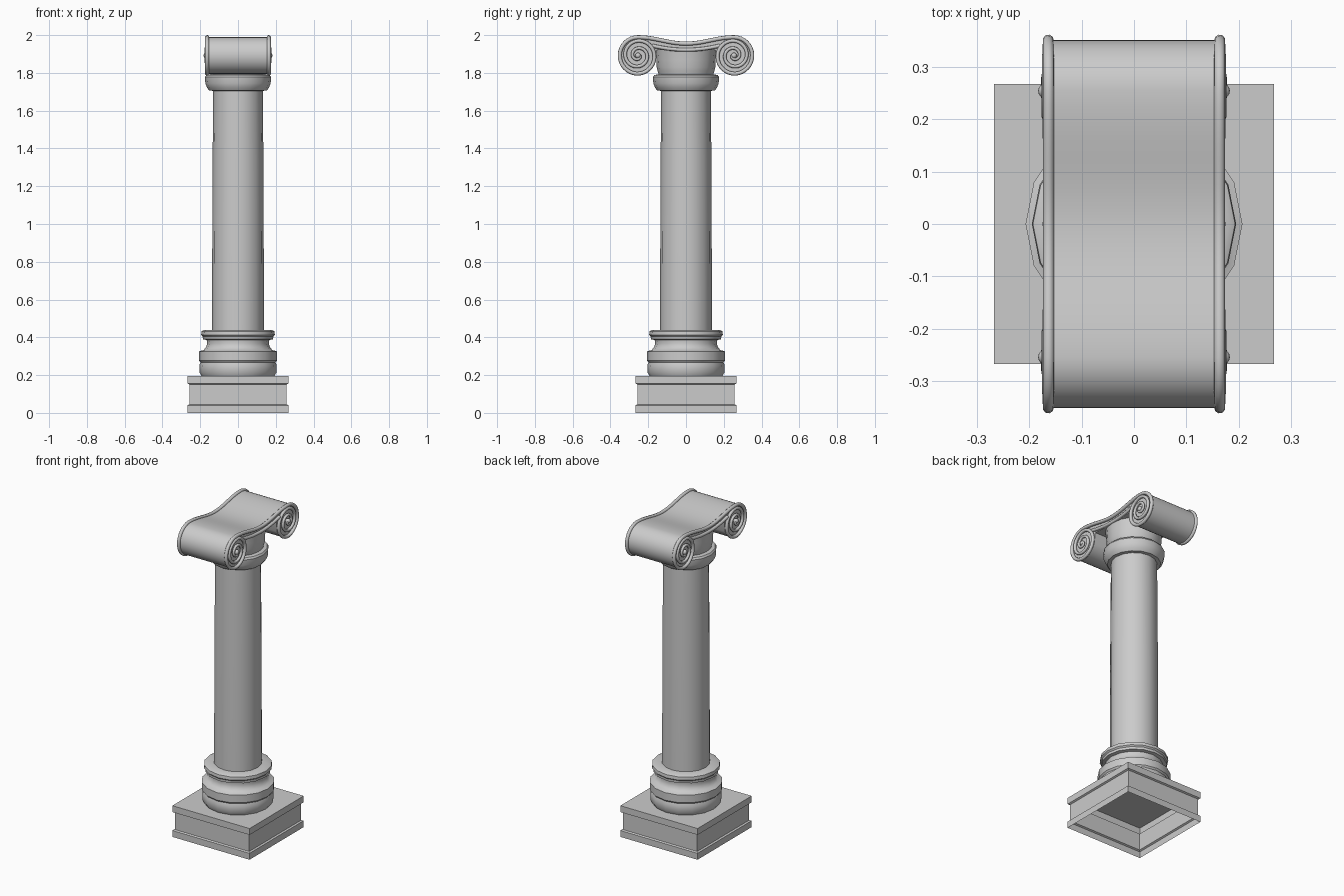
import bpy, bmesh
from math import pi, sin, cos

if "Cube" in bpy.data.objects:
    bpy.data.objects.remove(bpy.data.objects["Cube"])

CY, CZ, R = 0.254, 1.892, 0.097     # volute centre and radius


def finish(name, bm, angle=35):
    bmesh.ops.recalc_face_normals(bm, faces=bm.faces)
    me = bpy.data.meshes.new(name)
    bm.to_mesh(me)
    bm.free()
    ob = bpy.data.objects.new(name, me)
    bpy.context.collection.objects.link(ob)
    smooth(ob, angle)
    return ob


def smooth(ob, angle):
    bpy.ops.object.select_all(action='DESELECT')
    ob.select_set(True)
    bpy.context.view_layer.objects.active = ob
    bpy.ops.object.shade_smooth_by_angle(angle=angle * pi / 180)


def loft(name, profile, sides, start=0.0, scale=1.0, angle=35, cap_top=False):
    """Stack rings of (radius, z)."""
    bm = bmesh.new()
    rings = [[bm.verts.new((r * scale * cos(start + 2 * pi * i / sides),
                            r * scale * sin(start + 2 * pi * i / sides), z))
              for i in range(sides)] for r, z in profile]
    for a, b in zip(rings, rings[1:]):
        for i in range(sides):
            j = (i + 1) % sides
            bm.faces.new((a[i], a[j], b[j], b[i]))
    if cap_top:
        bm.faces.new(rings[-1])
    return finish(name, bm, angle)


def tube(name, pts, depth):
    """Round moulding along points (x, y, z, radius factor)."""
    cu = bpy.data.curves.new(name, 'CURVE')
    cu.dimensions = '3D'
    cu.bevel_depth = depth
    cu.bevel_resolution = 2
    cu.use_fill_caps = True
    sp = cu.splines.new('POLY')
    sp.points.add(len(pts) - 1)
    for p, (x, y, z, f) in zip(sp.points, pts):
        p.co = (x, y, z, 1)
        p.radius = f
    ob = bpy.data.objects.new(name, cu)
    bpy.context.collection.objects.link(ob)
    bpy.ops.object.select_all(action='DESELECT')
    ob.select_set(True)
    bpy.context.view_layer.objects.active = ob
    bpy.ops.object.convert(target='MESH')
    smooth(bpy.context.view_layer.objects.active, 60)


def top_z(y):
    return CZ + R - 0.017 - 0.017 * cos(pi * y / CY)


# square plinth, open underneath
loft("plinth", [(0.267, 0), (0.267, 0.04), (0.257, 0.045), (0.257, 0.15),
                (0.267, 0.155), (0.267, 0.195)], 4, pi / 4, 2 ** 0.5, 20, True)

# round base mouldings
loft("base", [(0.193, 0.195), (0.204, 0.215), (0.205, 0.25), (0.199, 0.268),
              (0.207, 0.278), (0.207, 0.325), (0.182, 0.333), (0.17, 0.347),
              (0.163, 0.366), (0.166, 0.386), (0.186, 0.39), (0.187, 0.405),
              (0.195, 0.413), (0.193, 0.432), (0.182, 0.438), (0.13, 0.44)], 16)

# tapered shaft
loft("shaft", [(0.137, 0.43), (0.137, 0.6), (0.136, 1.0), (0.134, 1.4), (0.131, 1.72)], 16)

# collar and neck under the scrolls
loft("capital_neck", [(0.128, 1.705), (0.152, 1.706), (0.164, 1.722), (0.173, 1.745),
                      (0.175, 1.778), (0.168, 1.789), (0.145, 1.792), (0.15, 1.81),
                      (0.155, 1.83), (0.157, 1.87), (0.162, 1.92)], 16)

# scroll body: half outline mirrored, then extruded along x
half = [(CY * i / 8, top_z(CY * i / 8)) for i in range(8)]
half += [(CY + R * cos(a), CZ + R * sin(a))
         for a in (pi / 2 - i * 1.2 * pi / 24 * 1.15 for i in range(25))]
half += [(0.155, 1.922), (0.1, 1.919)]
outline = half + [(0, 1.912)] + [(-y, z) for y, z in reversed(half[1:])]
bm = bmesh.new()
sides = [[bm.verts.new((x, y, z)) for y, z in outline] for x in (-0.156, 0.156)]
for s in sides:
    bm.faces.new(s)
n = len(outline)
for i in range(n):
    j = (i + 1) % n
    bm.faces.new((sides[0][i], sides[0][j], sides[1][j], sides[1][i]))
finish("scroll_body", bm, 40)

# raised spiral rims, lower band edge and eyes on both faces
for s, label in ((-1, "left"), (1, "right")):
    right = []
    steps = 90
    for i in range(steps + 1):
        turn = 2.75 * i / steps
        r = R if turn < 0.5 else R - (R - 0.01) * (turn - 0.5) / 2.25
        a = pi / 2 - 2 * pi * turn
        right.append((s * (0.163 + 0.007 * turn / 2.75), CY + r * cos(a), CZ + r * sin(a),
                      1 - 0.3 * turn / 2.75))
    mid = [(s * 0.163, CY * i / 10, top_z(CY * i / 10), 1) for i in range(-9, 10)]
    left = [(x, -y, z, f) for x, y, z, f in reversed(right)]
    tube("spiral_rim_" + label, left + mid + right, 0.011)
    tube("lower_band_" + label,
         [(s * 0.16, y, 1.922 + 0.7 * y * y, 1) for y in (i * 0.02 for i in range(-9, 10))], 0.01)
    for e in (-1, 1):
        bpy.ops.mesh.primitive_uv_sphere_add(segments=16, ring_count=8, radius=0.015,
                                             location=(s * 0.168, e * CY, CZ))
        bpy.context.object.name = "scroll_eye_" + label
        smooth(bpy.context.object, 60)
